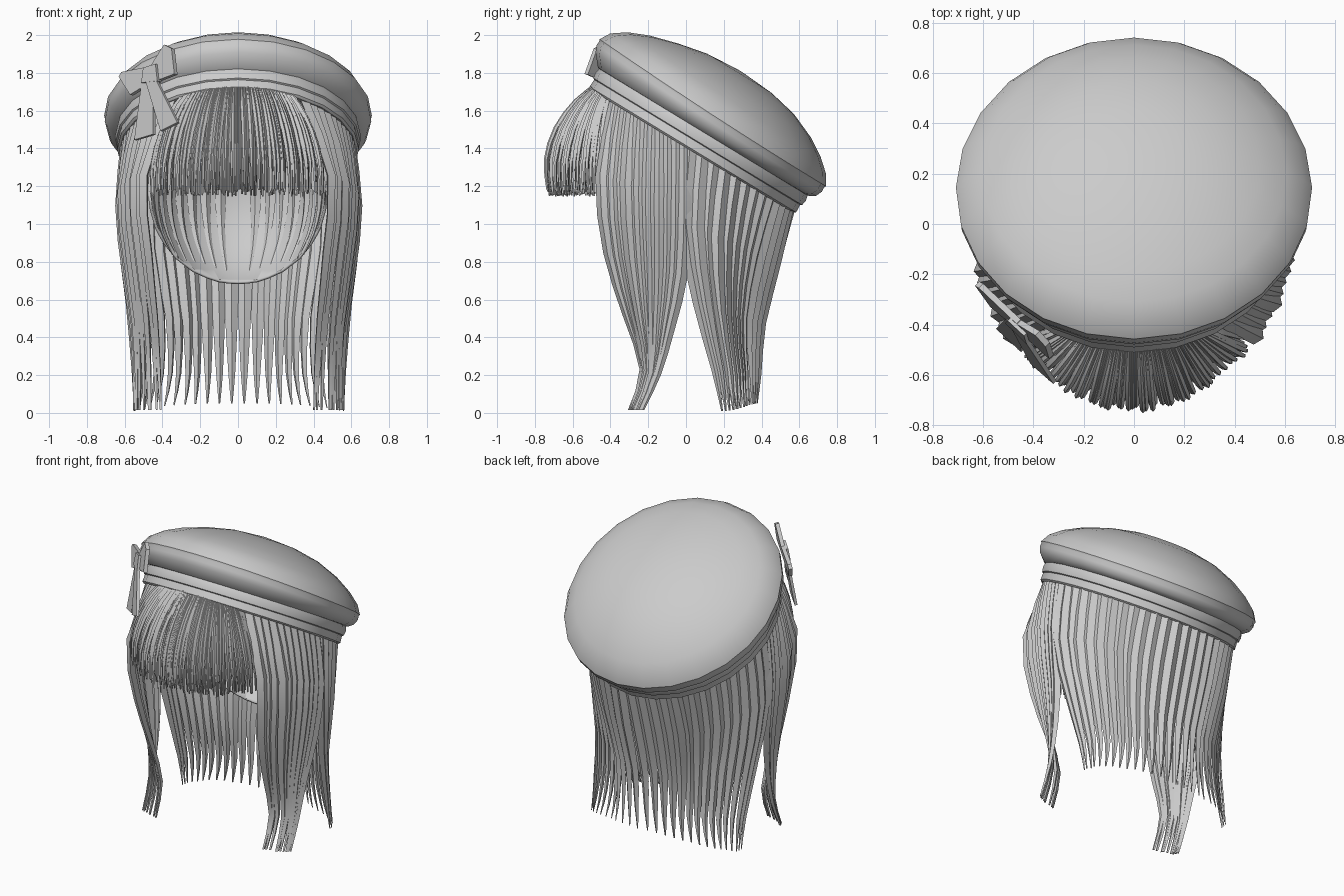
import bpy, bmesh, math, random
from mathutils import Vector

if "Cube" in bpy.data.objects:
    bpy.data.objects.remove(bpy.data.objects["Cube"])

random.seed(4)
grey = bpy.data.materials.new("soft_grey")
grey.diffuse_color = (0.6, 0.6, 0.6, 1)
grey.use_nodes = True
grey.node_tree.nodes["Principled BSDF"].inputs["Base Color"].default_value = grey.diffuse_color

TILT = math.radians(31.3)
CT, ST = math.cos(TILT), math.sin(TILT)


def hat_point(r, n, a):
    """Point at radius r, height n and angle a (0 = back) in the tilted hat frame."""
    u = r * math.cos(a)
    return Vector((r * math.sin(a), 0.14 + u * CT + n * ST, 1.565 - u * ST + n * CT))


def finish(bm, name, angle=40):
    bmesh.ops.recalc_face_normals(bm, faces=bm.faces)
    me = bpy.data.meshes.new(name)
    bm.to_mesh(me)
    bm.free()
    me.materials.append(grey)
    ob = bpy.data.objects.new(name, me)
    bpy.context.collection.objects.link(ob)
    bpy.ops.object.select_all(action='DESELECT')
    ob.select_set(True)
    bpy.context.view_layer.objects.active = ob
    bpy.ops.object.shade_smooth_by_angle(angle=math.radians(angle))
    return ob


def lathe(name, profile, sides=24, closed=False, lift=0.0):
    """Turn a radius/height profile around the tilted hat axis; lift raises the front rim."""
    bm = bmesh.new()
    rings = []
    for r, n in profile:
        if r == 0:
            rings.append([bm.verts.new(hat_point(0, n, 0))] * sides)
            continue
        ring = []
        for i in range(sides):
            a = math.tau * i / sides
            front = ((1 - math.cos(a)) / 2) ** 2
            up = lift * front * min(1, max(0, (r - .4) / .25)) if n > -.085 else 0
            ring.append(bm.verts.new(hat_point(r + up * .45, n + up * .85, a)))
        rings.append(ring)
    pairs = list(zip(rings, rings[1:])) + ([(rings[-1], rings[0])] if closed else [])
    for p, q in pairs:
        for i in range(sides):
            j = (i + 1) % sides
            bm.faces.new(list(dict.fromkeys((p[i], p[j], q[j], q[i]))))
    return finish(bm, name, 50)


def spline(pts, steps):
    """Smooth path through the points."""
    out = []
    ext = [pts[0] * 2 - pts[1]] + pts + [pts[-1] * 2 - pts[-2]]
    for k in range(len(pts) - 1):
        a, b, c, d = ext[k:k + 4]
        for s in range(steps):
            t = s / steps
            out.append(0.5 * (2 * b + (c - a) * t + (2 * a - 5 * b + 4 * c - d) * t * t
                              + (3 * b - a - 3 * c + d) * t ** 3))
    return out + [pts[-1]]


def strand(bm, pts, side, width, depth, taper_from, tip=0.1, steps=2):
    """Diamond-section lock of hair that narrows towards its tip."""
    path = spline(pts, steps)
    rings = []
    for i, p in enumerate(path):
        t = i / (len(path) - 1)
        k = 1 - (1 - tip) * max(0, (t - taper_from) / (1 - taper_from))
        run = (path[min(i + 1, len(path) - 1)] - path[max(i - 1, 0)]).normalized()
        out = side.cross(run).normalized()
        w, d = side * width * k / 2, out * depth * k / 2
        rings.append([bm.verts.new(p + o) for o in (w, d, -w, -d)])
    for p, q in zip(rings, rings[1:]):
        for i in range(4):
            j = (i + 1) % 4
            bm.faces.new((p[i], p[j], q[j], q[i]))
    bm.faces.new(rings[0])
    bm.faces.new(rings[-1])


# Beret crown, with an inner lining
lathe("beret_crown", [(0, .287), (.2, .273), (.36, .239), (.5, .18), (.6, .117), (.67, .056),
                      (.703, .0), (.698, -.012), (.7, -.035), (.685, -.07), (.655, -.09),
                      (.61, -.1), (.58, -.1), (.5, .08), (.3, .2), (0, .25)], lift=.05)
# Band with a raised fold along its upper half
lathe("hat_band", [(.61, -.088), (.645, -.092), (.652, -.12), (.647, -.15), (.638, -.155),
                   (.64, -.2), (.628, -.21), (.59, -.2), (.59, -.09)], closed=True)

# Rounded shell behind the face, cut back along a slanted lower edge
bm = bmesh.new()
bmesh.ops.create_uvsphere(bm, u_segments=28, v_segments=18, radius=.55)
for co, no in (((0, 0, 0), (0, -1, 0)), ((0, 0, 0), (0, -.89, -.455))):
    bmesh.ops.bisect_plane(bm, geom=bm.verts[:] + bm.edges[:] + bm.faces[:], plane_co=co,
                           plane_no=no, clear_outer=True)
for v in bm.verts:
    v.co = Vector((v.co.x * .87, v.co.y * .95, v.co.z + 1.17))
shell = finish(bm, "hair_shell")
mod = shell.modifiers.new("thickness", 'SOLIDIFY')
mod.thickness = .015

# Locks lying along the inside of the shell
bm = bmesh.new()
for sx in (-1, 1):
    for i in range(7):
        a = math.radians(12 + 10.5 * i)
        s, c = sx * math.sin(a), math.cos(a)
        pts = []
        low = .74 + .016 * i
        for k in range(5):
            z = 1.3 + (low - 1.3) * k / 4
            f = math.sqrt(max(.05, 1 - ((z - 1.17) / .55) ** 2)) * .96
            pts.append(Vector((.47 * f * s, .515 * f * c, z)))
        strand(bm, pts, Vector((c, -s, 0)).normalized(), .06, .03, .3, .2)
finish(bm, "inner_locks", 30)

# Back curtain of locks: (fraction down, x radius, y centre, y radius, corner inset)
LEVELS = [(.3, .62, .025, .455, .07), (.6, .58, .085, .32, .13), (.85, .557, .165, .22, .1),
          (1, .555, .2, .17, .02)]
bm = bmesh.new()
count = 28
for i in range(count):
    a = math.radians(-93 + 186 * i / (count - 1))
    s, c = math.sin(a), math.cos(a)
    top = hat_point(.597, -.17, a)
    tip = .05 - .04 * abs(s) ** 3
    push = random.uniform(-.008, .012)
    pts = [top]
    for t, rx, yc, ry, cut in LEVELS:
        inset = 1 - cut * math.sin(2 * a) ** 2
        pts.append(Vector(((rx + push) * s * inset, yc + (ry + push) * c * inset,
                           top.z + (tip - top.z) * t)))
    strand(bm, pts, Vector((c, -s, 0)).normalized(), .083, .05, .33, .1)
finish(bm, "back_locks", 30)

# Front side locks, gathered and flicked forward at the tips
# (fraction down, x rear, x front, y rear, y front)
FRONT = [(.25, .625, .49, -.01, -.445), (.5, .59, .465, -.025, -.405), (.7, .555, .43, -.085, -.31),
         (.87, .547, .41, -.15, -.23), (1, .55, .40, -.23, -.30)]
bm = bmesh.new()
count = 11
for sx in (-1, 1):
    for i in range(count):
        s = i / (count - 1)
        a = math.radians(97 + 48 * s)
        top = hat_point(.597, -.17, a)
        push = random.uniform(-.012, .012)
        pts = [top]
        for t, x0, x1, y0, y1 in FRONT:
            pts.append(Vector((x0 + (x1 - x0) * s * s + push, y0 + (y1 - y0) * s,
                               top.z + (.015 - top.z) * t)))
        for p in pts:
            p.x *= sx
        side = Vector((-.5 * s * sx, -1, 0)).normalized()
        strand(bm, pts, side, .078, .05, .35, .22)
finish(bm, "side_locks", 30)

# Fringe in three layers of fine strands
bm = bmesh.new()
for layer, n in enumerate((72, 62, 50)):
    for i in range(n):
        k = -1 + 2 * i / (n - 1)
        root = hat_point(.605 - .01 * layer, -.155, math.pi - math.radians(25) * k)
        end = Vector((.455 * k + random.uniform(-.012, .012),
                      -.722 + .235 * abs(k) ** 2 + .045 * layer + random.uniform(-.015, .008),
                      1.145 + random.uniform(0, .04)))
        drop = root.z - end.z
        pts = [root]
        for fx, fy, fz in ((.4, .45, .17), (.75, .83, .42), (.97, 1.03, .72), (1, 1, 1)):
            pts.append(Vector((root.x + (end.x - root.x) * fx,
                               root.y + (end.y - root.y) * fy, root.z - drop * fz)))
        side = Vector((1, .8 * k, 0)).normalized()
        strand(bm, pts, side, .026, .026, .6, .35)
finish(bm, "fringe", 30)


# Bow: flat pieces outlined in x and z, on a slanted plane leaning against the hat
def bow_piece(name, outline, lift, thick):
    bm = bmesh.new()
    normal = Vector((-.69, -.69, .2))
    vs = [bm.verts.new(Vector((x, -.85 - x + .25 * (z - 1.75), z)) + normal * lift)
          for x, z in outline]
    face = bm.faces.new(vs)
    new = bmesh.ops.extrude_face_region(bm, geom=[face])["geom"]
    for v in new:
        if isinstance(v, bmesh.types.BMVert):
            v.co += normal * thick
    finish(bm, name, 30)


bow_piece("bow_loop_inner", [(-.46, 1.81), (-.375, 1.945), (-.335, 1.925), (-.32, 1.79), (-.45, 1.74)], 0, .025)
bow_piece("bow_loop_outer", [(-.45, 1.83), (-.6, 1.8), (-.615, 1.775), (-.555, 1.68), (-.44, 1.75)], 0, .025)
bow_piece("bow_tail_outer", [(-.49, 1.76), (-.43, 1.77), (-.43, 1.47), (-.53, 1.44)], .01, .018)
bow_piece("bow_tail_inner", [(-.47, 1.77), (-.41, 1.76), (-.295, 1.53), (-.385, 1.485)], .02, .018)
bow_piece("bow_knot", [(-.485, 1.74), (-.475, 1.82), (-.41, 1.84), (-.4, 1.75)], .005, .035)
